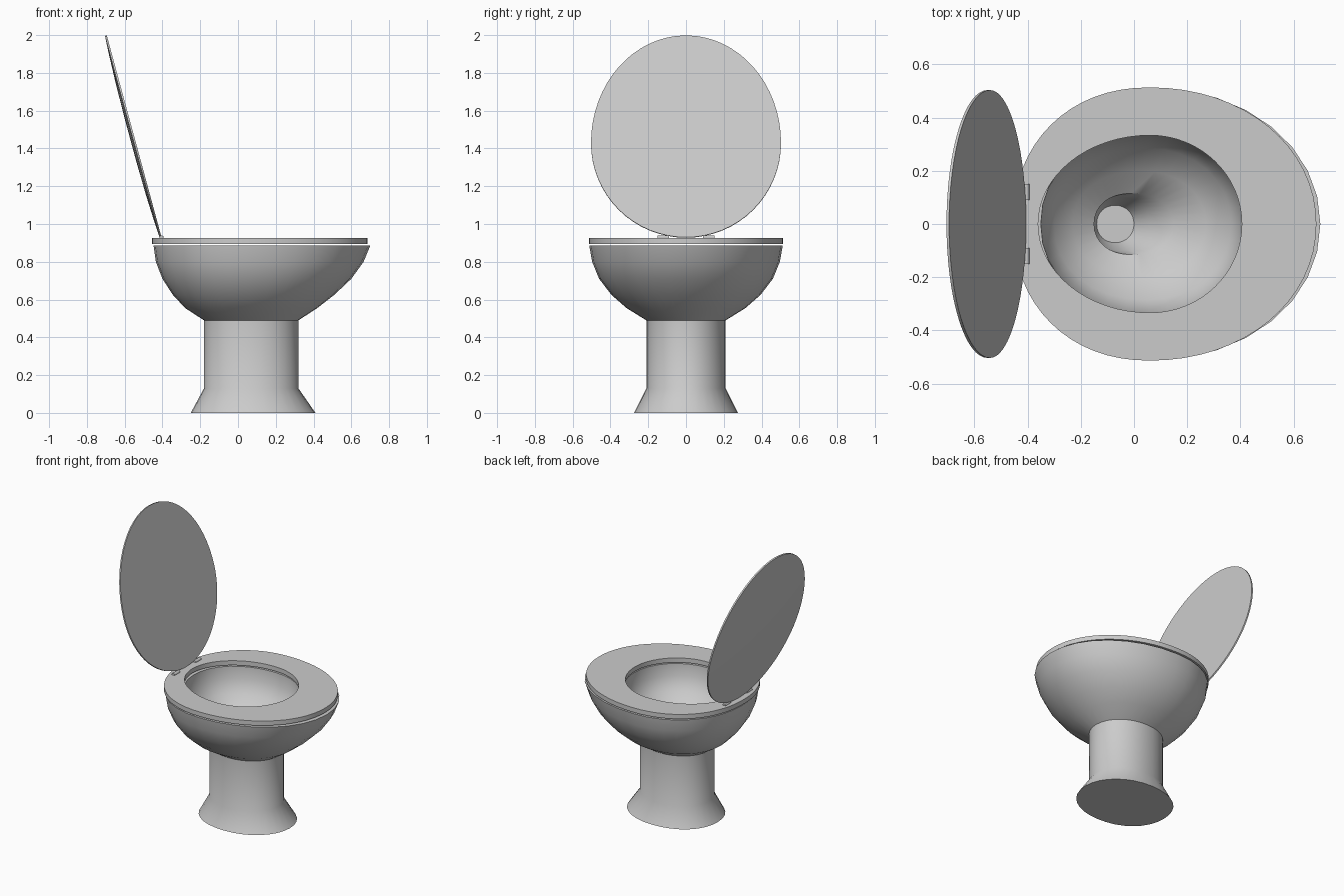
import bpy, bmesh, math
from mathutils import Vector, Matrix

if "Cube" in bpy.data.objects:
    bpy.data.objects.remove(bpy.data.objects["Cube"])


def egg(cx, back, front, w, z, n, p_back=2.0, p_front=2.0):
    """Egg outline: widest (half width w) at cx, ends at x = back and x = front."""
    pts = []
    for i in range(n):
        a = 2 * math.pi * i / n
        c, s = math.cos(a), math.sin(a)
        e = 2 / (p_front if c > 0 else p_back)
        x = math.copysign(abs(c) ** e, c) * (front - cx if c > 0 else cx - back)
        y = math.copysign(abs(s) ** e, s) * w
        pts.append(Vector((cx + x, y, z)))
    return pts


def loft(name, rings, closed=False, matrix=None, angle=35):
    """Skin a list of equal-length rings; cap the ends or join them in a loop."""
    bm = bmesh.new()
    vs = [[bm.verts.new(p) for p in r] for r in rings]
    n = len(vs[0])
    pairs = list(zip(vs, vs[1:])) + ([(vs[-1], vs[0])] if closed else [])
    for a, b in pairs:
        for i in range(n):
            j = (i + 1) % n
            bm.faces.new((a[i], a[j], b[j], b[i]))
    if not closed:
        bm.faces.new(vs[0])
        bm.faces.new(vs[-1])
    if matrix:
        bm.transform(matrix)
    bmesh.ops.recalc_face_normals(bm, faces=bm.faces)
    me = bpy.data.meshes.new(name)
    bm.to_mesh(me)
    bm.free()
    ob = bpy.data.objects.new(name, me)
    bpy.context.collection.objects.link(ob)
    bpy.ops.object.select_all(action='DESELECT')
    bpy.context.view_layer.objects.active = ob
    ob.select_set(True)
    bpy.ops.object.shade_smooth_by_angle(angle=math.radians(angle))
    return ob


# Bowl with pedestal: up the outside, over the rim, down the basin to the drain
# (widest x, back x, front x, half width, z)
body = [
    (0.08, -0.25, 0.41, 0.275, 0.0),
    (0.07, -0.18, 0.32, 0.21, 0.13),
    (0.07, -0.18, 0.32, 0.21, 0.49),
    (0.06, -0.28, 0.42, 0.315, 0.555),
    (0.06, -0.345, 0.51, 0.395, 0.625),
    (0.06, -0.40, 0.60, 0.46, 0.71),
    (0.06, -0.435, 0.665, 0.497, 0.80),
    (0.06, -0.447, 0.70, 0.512, 0.885),
    (0.06, -0.35, 0.41, 0.335, 0.885),
    (0.06, -0.345, 0.405, 0.33, 0.80),
    (0.05, -0.30, 0.365, 0.285, 0.71),
    (0.03, -0.23, 0.27, 0.20, 0.64),
    (-0.01, -0.15, 0.15, 0.115, 0.58),
    (-0.05, -0.165, 0.06, 0.10, 0.51),
    (-0.07, -0.14, 0.0, 0.07, 0.43),
]
loft("bowl_and_pedestal", [egg(*r, 32, 2.15, 2.05) for r in body], angle=40)

# Seat ring floating just above the rim
seat_outer = (0.06, -0.455, 0.685, 0.513)
seat_inner = (0.06, -0.36, 0.405, 0.333)
loft("seat", [
    egg(*seat_outer, 0.895, 64, 2.15, 2.05), egg(*seat_outer, 0.927, 64, 2.15, 2.05),
    egg(*seat_inner, 0.927, 64), egg(*seat_inner, 0.895, 64)], closed=True)

# Raised lid, flat inside and slightly domed outside, leaning back
along = Vector((-0.29, 0, 1.07)).normalized()
normal = Vector((along.z, 0, -along.x))
frame = Matrix((along, (0, 1, 0), normal)).transposed().to_4x4()
frame.translation = Vector((-0.405, 0, 0.93))
lid = (0.518, 0.0, 1.107, 0.503)
rings = [egg(*lid, 0.0, 64), egg(*lid, -0.01, 64)]
for k, z in ((0.85, -0.015), (0.55, -0.021), (0.2, -0.024)):
    rings.append([Vector((0.53 + (p.x - 0.53) * k, p.y * k, z)) for p in rings[0]])
loft("lid", rings, matrix=frame)

# Small hinge barrels between lid and seat
for side, y in (("left", -0.12), ("right", 0.12)):
    bpy.ops.mesh.primitive_cylinder_add(
        vertices=16, radius=0.012, depth=0.06,
        location=(-0.405, y, 0.928), rotation=(math.pi / 2, 0, 0))
    hinge = bpy.context.object
    hinge.name = "hinge_" + side
    bpy.ops.object.shade_smooth_by_angle(angle=math.radians(35))
